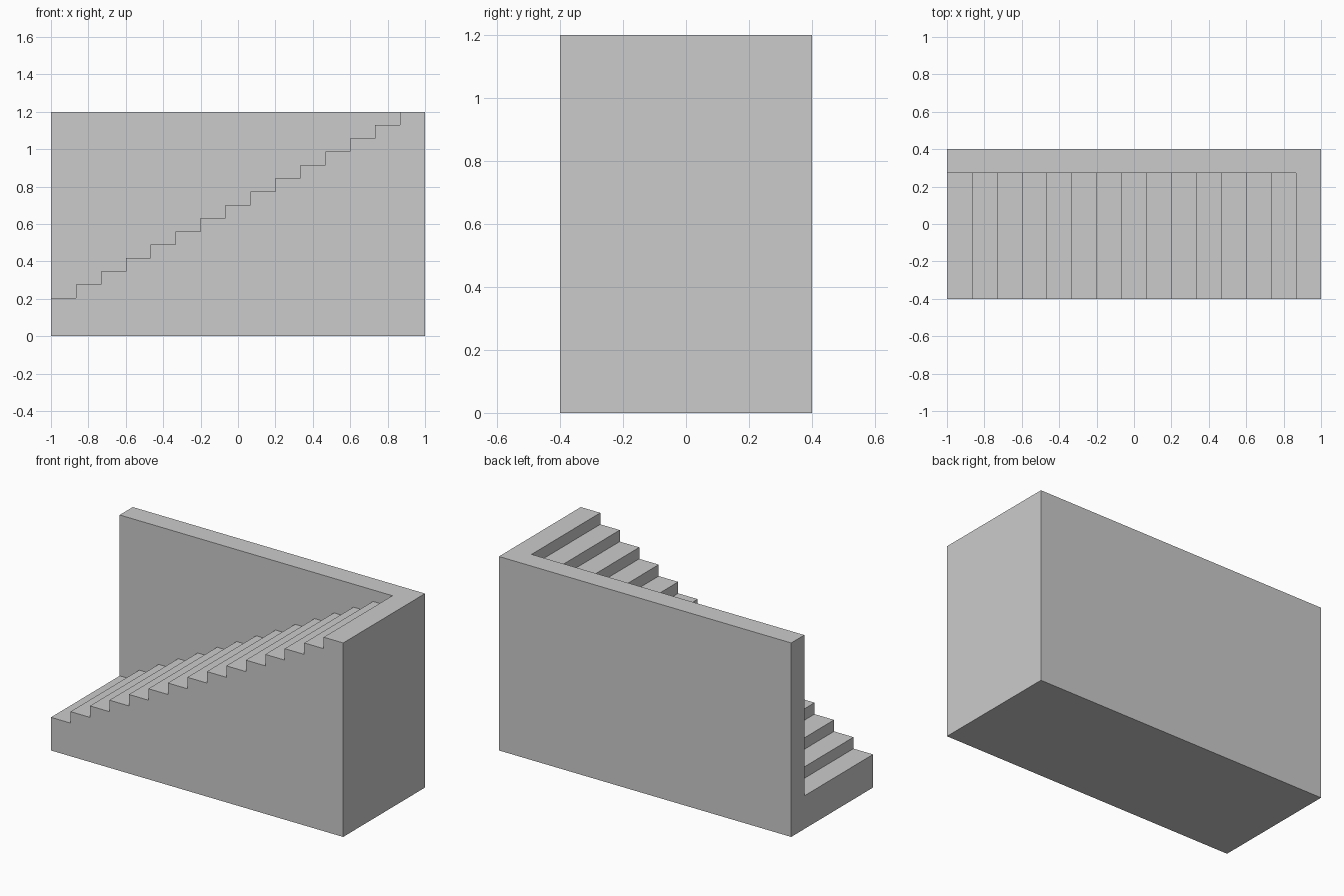
import bpy, bmesh

if "Cube" in bpy.data.objects:
    bpy.data.objects.remove(bpy.data.objects["Cube"])

STEPS = 15
TREAD = 2 / STEPS
LOW, TOP = 0.205, 1.2
RISE = (TOP - LOW) / (STEPS - 1)
WALL_Y = 0.272


def prism(name, profile, y0, y1):
    """Extrude an x-z profile along y."""
    bm = bmesh.new()
    face = bm.faces.new([bm.verts.new((x, y0, z)) for x, z in profile])
    ext = bmesh.ops.extrude_face_region(bm, geom=[face])
    verts = [v for v in ext["geom"] if isinstance(v, bmesh.types.BMVert)]
    bmesh.ops.translate(bm, verts=verts, vec=(0, y1 - y0, 0))
    bmesh.ops.recalc_face_normals(bm, faces=bm.faces)
    mesh = bpy.data.meshes.new(name)
    bm.to_mesh(mesh)
    bm.free()
    obj = bpy.data.objects.new(name, mesh)
    bpy.context.collection.objects.link(obj)
    return obj


# Solid block: back wall, landing and stair body in one
stairs = prism("staircase_with_wall", [(-1, 0), (1, 0), (1, TOP), (-1, TOP)], -0.4, 0.4)

# Stepped void above the treads, in front of the wall
profile = [(-1.2, TOP + 0.2), (-1.2, LOW)]
for i in range(1, STEPS):
    x = -1 + i * TREAD
    profile.append((x, LOW + (i - 1) * RISE))
    profile.append((x, LOW + i * RISE if i < STEPS - 1 else TOP + 0.2))
cutter = prism("step_cutter", profile, -0.6, WALL_Y)
cutter.hide_render = True

# Carve the steps, then drop the helper
mod = stairs.modifiers.new("carve_steps", 'BOOLEAN')
mod.operation = 'DIFFERENCE'
mod.solver = 'EXACT'
mod.object = cutter
bpy.context.view_layer.objects.active = stairs
bpy.ops.object.modifier_apply(modifier=mod.name)
bpy.data.objects.remove(cutter)
